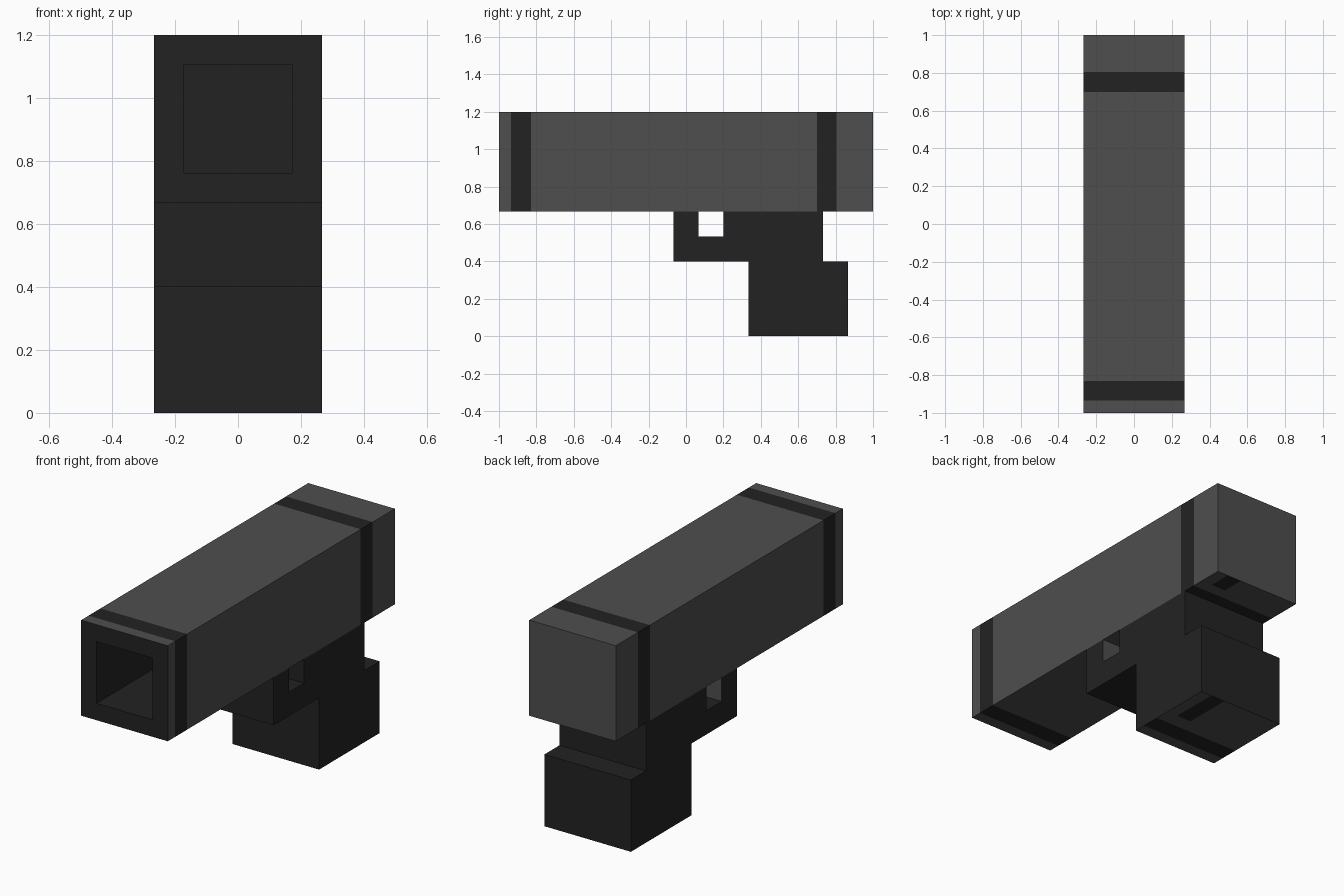
import bpy, bmesh
from mathutils import Vector

if "Cube" in bpy.data.objects:
    bpy.data.objects.remove(bpy.data.objects["Cube"])

W = 0.267   # half width shared by all parts


def material(name, v):
    m = bpy.data.materials.new(name)
    m.diffuse_color = (v, v, v, 1)
    m.use_nodes = True
    m.node_tree.nodes["Principled BSDF"].inputs["Base Color"].default_value = m.diffuse_color
    return m


MATS = [material("dark grey", 0.0165), material("mid grey", 0.077)]


def cut(bm, axis, value, test=lambda f: True):
    """Split the chosen faces along an axis-aligned plane."""
    faces = [f for f in bm.faces if test(f)]
    edges = {e for f in faces for e in f.edges}
    verts = {v for f in faces for v in f.verts}
    co, no = Vector(), Vector()
    co[axis], no[axis] = value, 1
    bmesh.ops.bisect_plane(bm, geom=faces + list(edges) + list(verts),
                           plane_co=co, plane_no=no, dist=1e-5)
    bm.normal_update()


def finish(bm, name, is_grey):
    """Colour the faces by a rule and make the object."""
    bm.normal_update()
    for f in bm.faces:
        f.material_index = int(is_grey(f.calc_center_median(), f.normal))
    me = bpy.data.meshes.new(name)
    bm.to_mesh(me)
    bm.free()
    for m in MATS:
        me.materials.append(m)
    ob = bpy.data.objects.new(name, me)
    bpy.context.collection.objects.link(ob)
    return ob


def in_slot(c, y0, y1):
    return 0.11 < c.x < 0.20 and y0 < c.y < y1


# Barrel: long box with a square bore and two dark bands
bm = bmesh.new()
bmesh.ops.create_cube(bm, size=1)
for v in bm.verts:
    v.co = (v.co.x * 2 * W, v.co.y * 2, 0.9335 + v.co.z * 0.533)
BANDS = [(-0.935, -0.83), (0.70, 0.805)]
for a, b in BANDS:
    cut(bm, 1, a)
    cut(bm, 1, b)

# Small dark mark under the rear end
rear_under = lambda f: f.normal.z < -0.9 and f.calc_center_median().y > 0.805
for axis, value in ((1, 0.87), (0, 0.11), (0, 0.20)):
    cut(bm, axis, value, rear_under)

# Bore
front = min(bm.faces, key=lambda f: f.calc_center_median().y)
bmesh.ops.inset_region(bm, faces=[front], thickness=0.1335)
ext = bmesh.ops.extrude_discrete_faces(bm, faces=[front])["faces"][0]
for v in ext.verts:
    v.co.y += 0.667


def barrel_grey(c, n):
    bore = max(abs(c.x), abs(c.z - 0.9335)) < 0.2 and abs(n.y) < 0.9 and c.y < 0
    in_band = any(a < c.y < b for a, b in BANDS)
    mark = n.z < -0.9 and in_slot(c, 0.87, 1.0)
    return not (n.y < -0.9 or bore and abs(c.z - 0.9335) < 0.2 and abs(c.x) < 0.2
                or in_band or mark)


finish(bm, "barrel", barrel_grey)

# Frame: trigger guard and stepped grip, one profile extruded across x
PROFILE = [(-0.067, 0.4), (0.333, 0.4), (0.333, 0), (0.867, 0), (0.867, 0.4),
           (0.733, 0.4), (0.733, 0.667), (0.2, 0.667), (0.2, 0.533),
           (0.067, 0.533), (0.067, 0.667), (-0.067, 0.667)]
bm = bmesh.new()
side = bm.faces.new([bm.verts.new((-W, y, z)) for y, z in PROFILE])
ext = bmesh.ops.extrude_face_region(bm, geom=[side])["geom"]
bmesh.ops.translate(bm, vec=(2 * W, 0, 0),
                    verts=[g for g in ext if isinstance(g, bmesh.types.BMVert)])
bmesh.ops.recalc_face_normals(bm, faces=bm.faces)
bm.normal_update()

# Grip base: dark stripe and slot mark on a grey bottom
base = lambda f: f.normal.z < -0.9 and f.calc_center_median().z < 0.01
for y in (0.40, 0.505, 0.59):
    cut(bm, 1, y, base)
base_rear = lambda f: base(f) and f.calc_center_median().y > 0.59
for x in (0.11, 0.20):
    cut(bm, 0, x, base_rear)


def frame_grey(c, n):
    bottom = n.z < -0.9 and c.z < 0.01
    guard_wall = n.y > 0.9 and c.y < 0.1
    return guard_wall or (bottom and not 0.40 < c.y < 0.505
                          and not in_slot(c, 0.59, 0.867))


finish(bm, "grip_and_trigger_guard", frame_grey)
